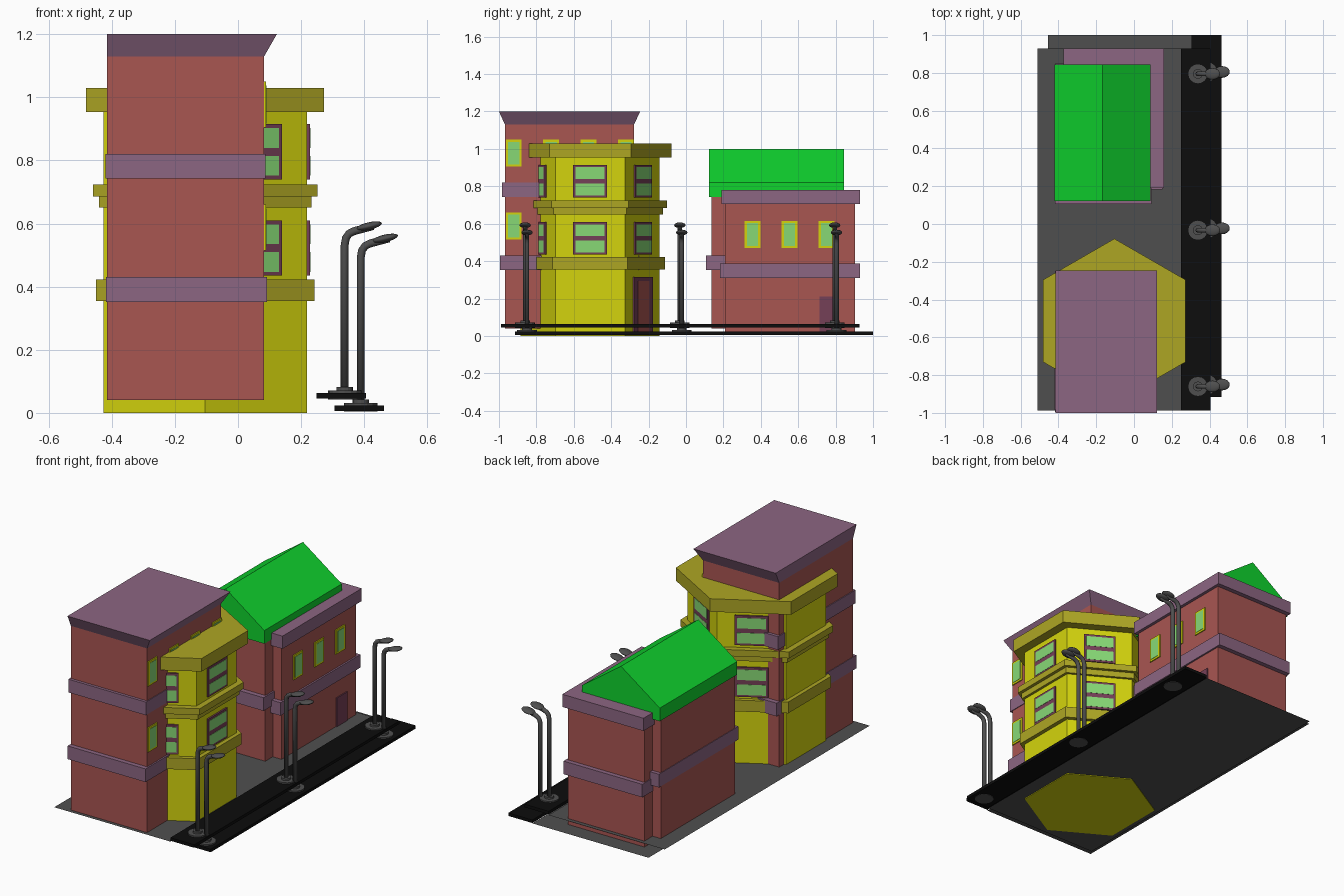
import bpy, bmesh, math
from mathutils import Matrix, Vector

if "Cube" in bpy.data.objects:
    bpy.data.objects.remove(bpy.data.objects["Cube"])


def lin(c):
    return c / 12.92 if c <= 0.04045 else ((c + 0.055) / 1.055) ** 2.4


def mat(name, r, g, b):
    m = bpy.data.materials.new(name)
    m.diffuse_color = (lin(r), lin(g), lin(b), 1)
    m.use_nodes = True
    m.node_tree.nodes["Principled BSDF"].inputs["Base Color"].default_value = m.diffuse_color
    return m


RED = mat("brick red", 0.66, 0.335, 0.32)
PURPLE = mat("dusty purple", 0.55, 0.40, 0.51)
YELLOW = mat("bright yellow", 0.83, 0.83, 0.05)
OCHRE = mat("trim ochre", 0.68, 0.65, 0.14)
GREEN = mat("roof green", 0.06, 0.83, 0.18)
GLASS = mat("pale green glass", 0.53, 0.85, 0.46)
FRAME = mat("plum frame", 0.46, 0.25, 0.34)
GREY = mat("dark grey", 0.31, 0.31, 0.31)
BLACK = mat("asphalt black", 0.05, 0.05, 0.05)


def finish(name, bm, m):
    bmesh.ops.recalc_face_normals(bm, faces=bm.faces)
    me = bpy.data.meshes.new(name)
    bm.to_mesh(me)
    bm.free()
    me.materials.append(m)
    ob = bpy.data.objects.new(name, me)
    bpy.context.collection.objects.link(ob)
    return ob


def loft(name, rings, m):
    """Closed solid through rings of equal point count."""
    bm = bmesh.new()
    vs = [[bm.verts.new(p) for p in r] for r in rings]
    n = len(rings[0])
    for a, b in zip(vs, vs[1:]):
        for i in range(n):
            bm.faces.new((a[i], a[(i + 1) % n], b[(i + 1) % n], b[i]))
    bm.faces.new(vs[0])
    bm.faces.new(vs[-1])
    return finish(name, bm, m)


def rect(x0, x1, y0, y1, z):
    return [(x0, y0, z), (x1, y0, z), (x1, y1, z), (x0, y1, z)]


def box(name, x0, x1, y0, y1, z0, z1, m):
    return loft(name, [rect(x0, x1, y0, y1, z0), rect(x0, x1, y0, y1, z1)], m)


def plate(name, x0, x1, y0, y1, z, m):
    bm = bmesh.new()
    bm.faces.new([bm.verts.new(p) for p in rect(x0, x1, y0, y1, z)])
    return finish(name, bm, m)


HX, HY = -0.104, -0.513


def hexa(name, apothem, z0, z1, m):
    r = apothem / math.cos(math.pi / 6)
    ring = lambda z: [(HX + r * math.cos(math.radians(30 + 60 * i)),
                       HY + r * math.sin(math.radians(30 + 60 * i)), z) for i in range(6)]
    return loft(name, [ring(z0), ring(z1)], m)


def panel(name, foot, deg, w, z0, z1, out, m):
    """Thin upright plate on a wall, facing direction deg."""
    ob = box(name, -0.004, out, -w / 2, w / 2, z0, z1, m)
    ob.data.transform(Matrix.Translation(Vector((foot[0], foot[1], 0)))
                      @ Matrix.Rotation(math.radians(deg), 4, 'Z'))
    return ob


# Two stepped ground levels, each with a road strip
plate("upper_pavement", -0.51, 0.25, -0.988, 0.928, 0.04, GREY)
box("upper_road", 0.249, 0.405, -0.988, 0.928, 0.045, 0.063, BLACK)
plate("lower_pavement", -0.455, 0.305, -0.915, 1.0, 0.004, GREY)
box("lower_road", 0.305, 0.462, -0.915, 1.0, 0.006, 0.024, BLACK)

# Tall brick tower with flared cornice
box("tower_body", -0.415, 0.083, -0.968, -0.278, 0.041, 1.13, RED)
loft("tower_cornice", [rect(-0.415, 0.083, -0.968, -0.278, 1.13),
                       rect(-0.415, 0.123, -1.0, -0.245, 1.2)], PURPLE)
box("tower_lower_band", -0.418, 0.092, -0.995, -0.25, 0.352, 0.43, PURPLE)
box("tower_upper_band", -0.42, 0.087, -0.985, -0.26, 0.742, 0.82, PURPLE)


def small_window(x, y, z0, z1):
    panel("small_window_frame", (x, y), 0, 0.085, z0, z1, 0.006, YELLOW)
    panel("small_window_glass", (x, y), 0, 0.06, z0 + 0.012, z1 - 0.012, 0.008, GLASS)


for i in range(4):
    for z in (0.515, 0.905):
        small_window(0.083, -0.921 + 0.2 * i, z, z + 0.145)

# Yellow hexagonal building with trim rings
hexa("hexagon_body", 0.322, 0.0, 1.0, YELLOW)
hexa("hexagon_lower_trim", 0.346, 0.355, 0.422, OCHRE)
hexa("hexagon_middle_trim_step", 0.337, 0.65, 0.685, OCHRE)
hexa("hexagon_middle_trim", 0.356, 0.685, 0.723, OCHRE)
hexa("hexagon_roof_trim", 0.377, 0.953, 1.03, OCHRE)


def hex_face(deg):
    a = math.radians(deg)
    return HX + 0.322 * math.cos(a), HY + 0.322 * math.sin(a)


for deg in (-60, 0, 60, 120):
    f = hex_face(deg)
    for z in (0.435, 0.74):
        panel("large_window_frame", f, deg, 0.18, z, z + 0.175, 0.0095, FRAME)
        for dz in (0.012, 0.1):
            panel("large_window_pane", f, deg, 0.156, z + dz, z + dz + 0.062, 0.011, GLASS)

f = hex_face(60)
panel("hexagon_door_frame", f, 60, 0.195, 0.02, 0.315, 0.0095, FRAME)
panel("hexagon_door", f, 60, 0.12, 0.02, 0.295, 0.011, RED)

# Rear house, upper block with gabled green roof
box("house_upper_block", -0.415, 0.083, 0.136, 0.828, 0.041, 0.742, RED)
box("house_upper_block_band", -0.418, 0.092, 0.107, 0.85, 0.352, 0.43, PURPLE)
gable = [(-0.42, 0.742), (0.087, 0.742), (0.087, 0.82), (-0.166, 1.0), (-0.42, 0.82)]
loft("green_gable_roof", [[(x, y, z) for x, z in gable] for y in (0.122, 0.845)], GREEN)

# Rear house, lower block set forward with flat cap
box("house_lower_block", -0.36, 0.14, 0.208, 0.903, 0.005, 0.705, RED)
box("house_lower_block_band", -0.365, 0.15, 0.183, 0.93, 0.31, 0.387, PURPLE)
box("house_lower_block_cap", -0.373, 0.158, 0.19, 0.93, 0.705, 0.78, PURPLE)
for i in range(3):
    small_window(0.14, 0.355 + 0.198 * i, 0.47, 0.615)
panel("house_door", (0.14, 0.765), 0, 0.1, 0.02, 0.21, 0.006, FRAME)


# Street lamps: round foot, bent post and flat oval head
def disc(name, x, y, r, z0, z1):
    ring = lambda z: [(x + r * math.cos(t * math.pi / 8), y + r * math.sin(t * math.pi / 8), z)
                      for t in range(16)]
    return loft(name, [ring(z0), ring(z1)], GREY)


def smooth(ob):
    for p in ob.data.polygons:
        p.use_smooth = True


def lamp(x, y, z):
    disc("lamp_foot", x, y, 0.053, z + 0.001, z + 0.029)
    disc("lamp_collar", x, y, 0.026, z + 0.029, z + 0.04)
    path = [(0, 0.03), (0, 0.49), (0.004, 0.512), (0.014, 0.526), (0.03, 0.534), (0.09, 0.55)]
    bm = bmesh.new()
    prev = None
    rings = []
    for i, (px, pz) in enumerate(path):
        a, b = path[max(i - 1, 0)], path[min(i + 1, len(path) - 1)]
        t = Vector((b[0] - a[0], 0, b[1] - a[1])).normalized()
        n = Vector((t.z, 0, -t.x))
        c = Vector((x + px, y, z + pz))
        rings.append([c + 0.0125 * (n * math.cos(k * math.pi / 5)
                                    + Vector((0, 1, 0)) * math.sin(k * math.pi / 5))
                      for k in range(10)])
    bm.free()
    smooth(loft("lamp_post", rings, GREY))
    bm = bmesh.new()
    bmesh.ops.create_uvsphere(bm, u_segments=16, v_segments=8, radius=1)
    bm.transform(Matrix.Translation(Vector((x + 0.077, y, z + 0.55)))
                 @ Matrix.Rotation(math.radians(-13), 4, 'Y')
                 @ Matrix.Diagonal((0.042, 0.031, 0.012, 1)))
    smooth(finish("lamp_head", bm, GREY))


for y in (-0.855, -0.028, 0.8):
    lamp(0.338, y - 0.005, 0.042)
    lamp(0.389, y + 0.005, 0.003)
